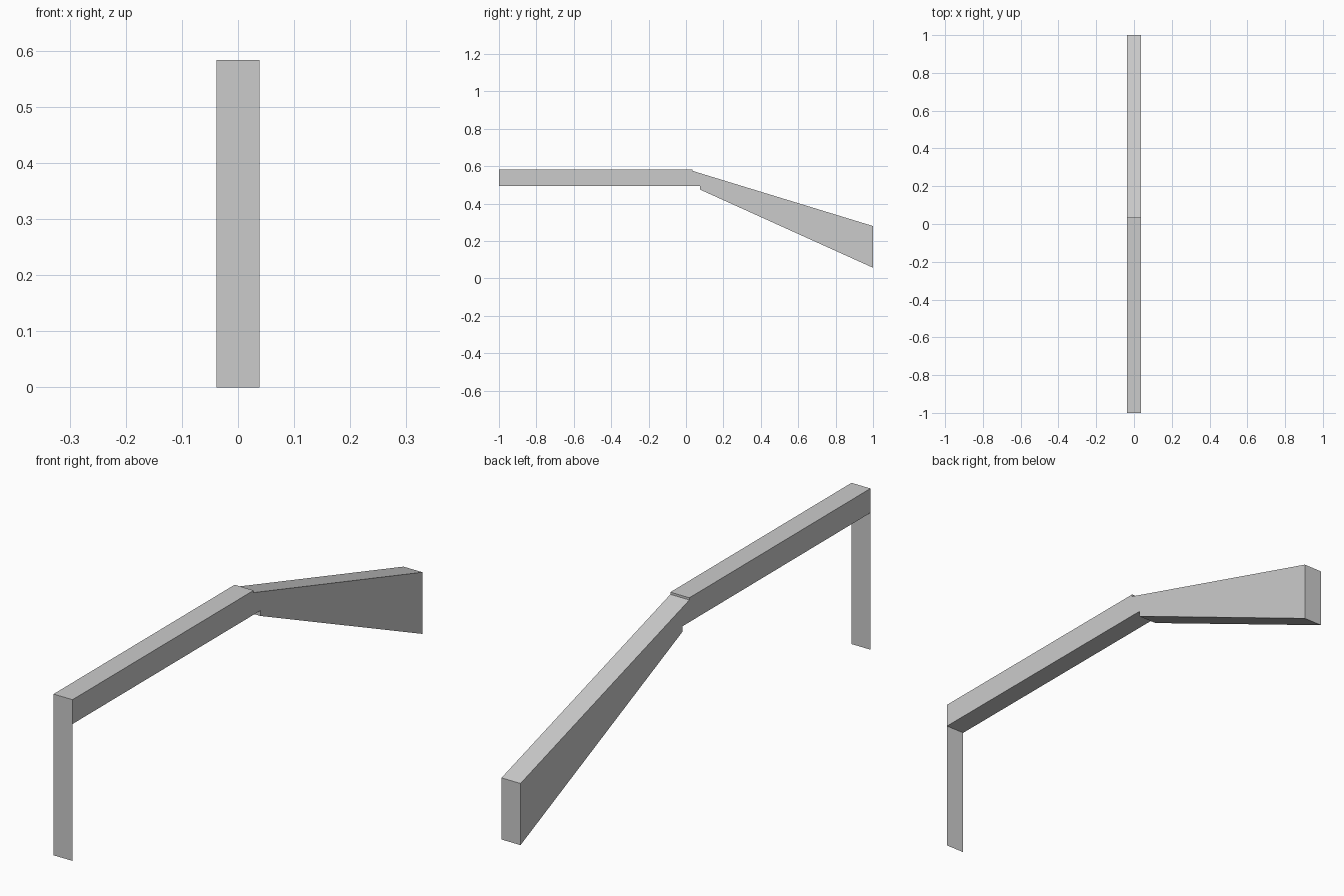
import bpy
import bmesh

cube = bpy.data.objects.get("Cube")
if cube:
    bpy.data.objects.remove(cube, do_unlink=True)

HALF_WIDTH = 0.038

# Single grey finish
grey = bpy.data.materials.new("light_grey")
grey.use_nodes = True
colour = (0.6, 0.6, 0.6, 1.0)
grey.diffuse_color = colour
grey.node_tree.nodes["Principled BSDF"].inputs["Base Color"].default_value = colour


def add_object(name, bm):
    mesh = bpy.data.meshes.new(name)
    bm.to_mesh(mesh)
    bm.free()
    mesh.materials.append(grey)
    obj = bpy.data.objects.new(name, mesh)
    bpy.context.collection.objects.link(obj)
    return obj


def extrude_profile(name, profile):
    """Sweep a closed (y, z) side outline across the width."""
    bm = bmesh.new()
    face = bm.faces.new([bm.verts.new((-HALF_WIDTH, y, z)) for y, z in profile])
    swept = bmesh.ops.extrude_face_region(bm, geom=[face])["geom"]
    verts = [g for g in swept if isinstance(g, bmesh.types.BMVert)]
    bmesh.ops.translate(bm, verts=verts, vec=(2 * HALF_WIDTH, 0, 0))
    bmesh.ops.recalc_face_normals(bm, faces=bm.faces)
    return add_object(name, bm)


# Level beam, ending in a slanted joint
joint = [(0.035, 0.575), (0.075, 0.495)]
extrude_profile("level_beam", [(-1, 0.495), (-1, 0.583), (0.035, 0.583)] + joint)

# Sloping beam that deepens toward the back, set slightly below the level beam
extrude_profile("sloping_beam",
                [joint[1], joint[0], (1, 0.28), (1, 0.057), (0.075, 0.475)])

# Paper-thin front leg
bm = bmesh.new()
bm.faces.new([bm.verts.new((x, -1, z)) for x, z in (
    (-HALF_WIDTH, 0), (HALF_WIDTH, 0), (HALF_WIDTH, 0.495), (-HALF_WIDTH, 0.495))])
add_object("front_leg", bm)
